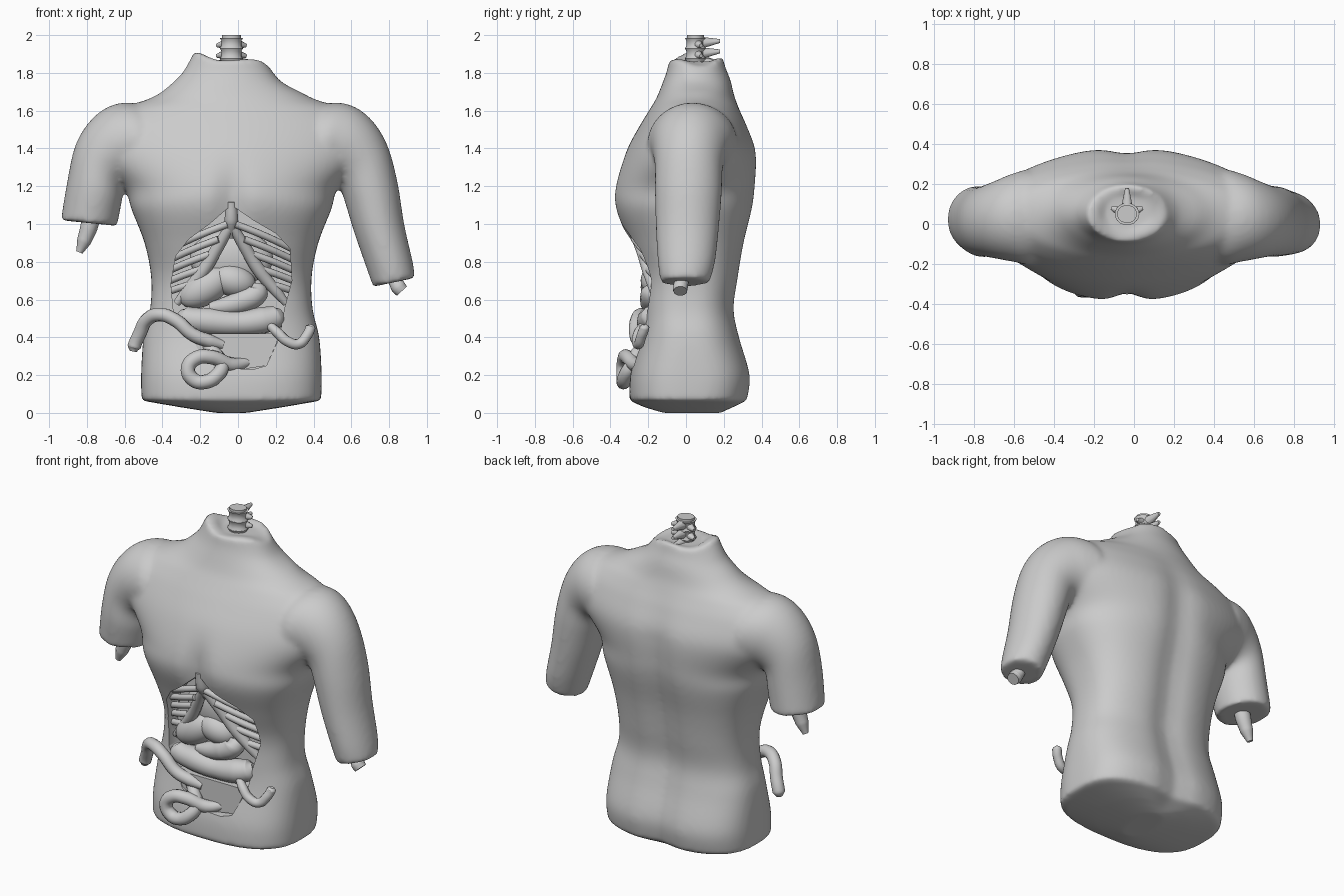
import bpy, bmesh, math
from mathutils import Vector, Matrix

if "Cube" in bpy.data.objects:
    bpy.data.objects.remove(bpy.data.objects["Cube"])

CX = -0.035  # body midline


def add(name, bm, angle=40):
    bmesh.ops.recalc_face_normals(bm, faces=bm.faces[:])
    me = bpy.data.meshes.new(name)
    bm.to_mesh(me)
    bm.free()
    o = bpy.data.objects.new(name, me)
    bpy.context.collection.objects.link(o)
    smooth(o, angle)
    return o


def smooth(o, angle=40):
    bpy.ops.object.select_all(action='DESELECT')
    o.select_set(True)
    bpy.context.view_layer.objects.active = o
    bpy.ops.object.shade_smooth_by_angle(angle=math.radians(angle))


def spline(rows, steps=5):
    """Catmull-Rom interpolation of rows of numbers."""
    out = []
    for i in range(len(rows) - 1):
        p0, p1, p2, p3 = (rows[max(i - 1, 0)], rows[i], rows[i + 1], rows[min(i + 2, len(rows) - 1)])
        for k in range(steps):
            t = k / steps
            out.append([0.5 * (2 * b + (c - a) * t + (2 * a - 5 * b + 4 * c - d) * t * t
                               + (3 * b - a - 3 * c + d) * t ** 3)
                        for a, b, c, d in zip(p0, p1, p2, p3)])
    return out + [list(rows[-1])]


def loft(bm, rings):
    vs = [[bm.verts.new(p) for p in r] for r in rings]
    n = len(vs[0])
    for a, b in zip(vs, vs[1:]):
        for i in range(n):
            bm.faces.new((a[i], a[(i + 1) % n], b[(i + 1) % n], b[i]))
    bm.faces.new(vs[0][::-1])
    bm.faces.new(vs[-1])


def power(v, e):
    return math.copysign(abs(v) ** e, v)


def prism(name, pts, y0, y1):
    bm = bmesh.new()
    loft(bm, [[(x, y, z) for x, z in pts] for y in (y0, y1)])
    return add(name, bm)


def tube(name, pts, r):
    """Bevelled curve through (x, y, z, radius factor) points."""
    cu = bpy.data.curves.new(name, 'CURVE')
    cu.dimensions = '3D'
    cu.bevel_depth, cu.bevel_resolution, cu.resolution_u, cu.use_fill_caps = r, 4, 8, True
    s = cu.splines.new('BEZIER')
    s.bezier_points.add(len(pts) - 1)
    for b, p in zip(s.bezier_points, pts):
        b.co, b.radius = p[:3], p[3] if len(p) > 3 else 1
        b.handle_left_type = b.handle_right_type = 'AUTO'
    s.use_smooth = True
    o = bpy.data.objects.new(name, cu)
    bpy.context.collection.objects.link(o)
    return o


def blob(name, loc, size, tilt=0):
    bm = bmesh.new()
    m = Matrix.Translation(loc) @ Matrix.Rotation(tilt, 4, 'Y') @ Matrix.Diagonal((*size, 1))
    bmesh.ops.create_uvsphere(bm, u_segments=32, v_segments=20, radius=1, matrix=m)
    return add(name, bm)


# Trunk sections: z, half width, front y, back y, squareness
TRUNK = spline([(.065, .475, -.3, .33, 2.8), (.2, .478, -.295, .345, 2.8), (.4, .465, -.25, .29, 2.6),
                (.55, .43, -.238, .262, 2.6), (.72, .425, -.245, .285, 2.6), (.9, .46, -.305, .315, 2.6),
                (1.08, .53, -.377, .36, 2.35), (1.2, .57, -.38, .378, 2.1), (1.38, .74, -.32, .382, 1.85),
                (1.52, .72, -.245, .33, 1.85), (1.61, .59, -.19, .285, 1.9), (1.67, .42, -.155, .258, 2),
                (1.76, .28, -.12, .235, 2), (1.82, .23, -.1, .21, 2), (1.875, .198, -.09, .195, 2)])


def front_y(x, z):
    _, hw, yf, yb, n = min(TRUNK, key=lambda r: abs(r[0] - z))
    u = min(abs(x - CX) / hw, 1)
    return (yf + yb) / 2 - (yb - yf) / 2 * (1 - u ** n) ** (1 / n)


def trunk_ring(z, hw, yf, yb, n, tilt=0):
    ring = []
    for i in range(80):
        a = math.tau * i / 80
        dx = hw * power(math.cos(a), 2 / n)
        y = (yf + yb) / 2 + (yb - yf) / 2 * power(math.sin(a), 2 / n)
        if math.sin(a) < 0:
            y += .045 * math.exp(-(dx / .07) ** 2 - ((z - 1.12) / .16) ** 2)
        else:
            y -= .032 * math.exp(-(dx / .1) ** 2) * min(1, max(0, (1.65 - z) / .3))
        # uneven cut at the neck
        ring.append((CX + dx, y, z - tilt * (dx - .12 * math.cos(3 * a + 2.6))))
    return ring


# Skin: trunk and both cut arms, fused
bm = bmesh.new()
rings = [trunk_ring(.0, .08, -.12, .22, 2), trunk_ring(.03, .27, -.22, .27, 2.5)]
rings += [trunk_ring(*r, tilt=.13 * max(0, (r[0] - 1.7) / .175)) for r in TRUNK]
rings += [trunk_ring(1.872, .15, -.05, .17, 2, .1), trunk_ring(1.86, .11, -.02, .14, 2)]
loft(bm, rings)
# Arm sections: outer x, z, inner x, z, front y, back y
SHOULDER = [(.28, 1.54, .3, 1.32, -.1, .18), (.44, 1.63, .42, 1.22, -.2, .27),
            (.58, 1.635, .48, 1.21, -.19, .255), (.7, 1.56, .52, 1.21, -.175, .22),
            (.79, 1.42, .54, 1.19, -.165, .195)]
LONG = SHOULDER + [(.845, 1.22, .565, 1.12, -.165, .19), (.88, 1.0, .61, .97, -.16, .175),
                   (.925, .8, .665, .81, -.15, .155), (.938, .715, .715, .668, -.135, .125)]
SHORT = SHOULDER + [(.835, 1.22, .545, 1.12, -.165, .19), (.868, 1.02, .57, .99, -.14, .19)]
for side, rows in ((1, LONG), (-1, SHORT)):
    rings = []
    for ox, oz, ix, iz, yf, yb in spline(rows, 4):
        ring = []
        for k in range(40):
            c, s = math.cos(math.tau * k / 40), math.sin(math.tau * k / 40)
            x = (ox + ix) / 2 + (ox - ix) / 2 * c
            ring.append((x if side > 0 else 2 * CX - x, (yf + yb) / 2 + (yb - yf) / 2 * s,
                         (oz + iz) / 2 + (oz - iz) / 2 * c))
        rings.append(ring)
    loft(bm, rings)
skin = add("torso_skin", bm)

# Opening in the belly
OPENING = [(-.035, 1.1), (.08, 1.02), (.2, .95), (.275, .87), (.285, .7), (.245, .55), (.22, .4), (.15, .25),
           (.08, .23), (-.1, .24), (-.21, .33), (-.25, .42), (-.34, .52), (-.355, .68), (-.33, .83),
           (-.26, .92), (-.15, 1.0)]
cutter = prism("opening_cutter", OPENING, -.7, -.09)
cutter.hide_render = True
m = skin.modifiers.new("fuse", 'REMESH')
m.mode, m.voxel_size = 'VOXEL', .014
m = skin.modifiers.new("soften", 'SMOOTH')
m.factor, m.iterations = .5, 12
m = skin.modifiers.new("open", 'BOOLEAN')
m.operation, m.object, m.solver = 'DIFFERENCE', cutter, 'EXACT'
bpy.context.view_layer.objects.active = skin
for m in list(skin.modifiers):
    bpy.ops.object.modifier_apply(modifier=m.name)
bpy.data.objects.remove(cutter)
smooth(skin, 45)


def on_body(dx, z, depth, r=1):
    x = CX + dx
    return (x, front_y(x, z) + depth, z, r)


# Breastbone, costal arch and ribs
tube("breastbone", [on_body(0, 1.12, .06), on_body(0, 1.02, .05, 1.3), on_body(0, .93, .06, .6)], .028)
for side, label in ((1, "left"), (-1, "right")):
    tube(label + "_costal_arch", [on_body(side * d, z, .05, r) for d, z, r in
         ((.01, .98, .8), (.07, .88, 1), (.15, .75, 1.1), (.24, .64, .9), (.29, .58, .6))], .032)
    for i in range(5):
        t = i / 4
        tube(f"{label}_rib_{i}", [on_body(side * d, z, .045) for d, z in
             ((.02 + .19 * t, 1.0 - .32 * t), (.17 + .08 * t, .94 - .27 * t), (.34, .86 - .22 * t))], .019)
blob("diaphragm", (CX, -.12, .82), (.22, .08, .15))

# Liver and stomach
blob("liver_right_lobe", (-.17, -.155, .665), (.155, .085, .09), math.radians(-32))
blob("liver_left_lobe", (-.025, -.155, .7), (.12, .085, .085), math.radians(15))
tube("stomach", [(.1, -.165, .68, .5), (.1, -.175, .64, 1), (.03, -.18, .595, 1.05), (-.07, -.18, .565, .8),
                 (-.15, -.175, .555, .5)], .062)

# Large bowel and its lower membrane
tube("large_bowel", [(-.31, -.165, .52, .5), (-.285, -.175, .505, .95), (-.15, -.188, .485, 1.1),
                     (0, -.193, .475, 1), (.13, -.188, .49, 1.1), (.205, -.175, .51, .95),
                     (.23, -.165, .525, .5)], .065)
prism("membrane", [(-.25, .42), (.22, .42), (.205, .37), (.15, .25), (.02, .23), (-.1, .235), (-.21, .33)],
      -.25, -.08)

# Loose loops of small bowel
tube("small_bowel_right", [(-.08, -.235, .36, .7), (-.15, -.25, .38), (-.24, -.265, .415), (-.33, -.26, .49),
                           (-.41, -.235, .52), (-.48, -.19, .495), (-.52, -.15, .42), (-.55, -.13, .35),
                           (-.555, -.13, .325, .5)], .036)
tube("small_bowel_left", [(.16, -.22, .47, .8), (.21, -.25, .425), (.26, -.26, .38), (.32, -.25, .365),
                          (.365, -.235, .41), (.385, -.22, .455), (.388, -.22, .468, .4)], .027)
tube("small_bowel_loop", [(.06, -.22, .27, .7), (-.03, -.265, .255), (-.14, -.31, .295), (-.22, -.325, .29),
                          (-.265, -.33, .235), (-.235, -.33, .175), (-.17, -.33, .165), (-.11, -.32, .2),
                          (-.085, -.29, .25), (-.12, -.26, .31), (-.17, -.23, .36, .7)], .038)

# Neck vertebrae
for i in range(4):
    z, y = 1.792 + i * .055, .05
    bm = bmesh.new()
    prof = ((-.027, .056), (-.012, .048), (.012, .048), (.027, .056))
    loft(bm, [[(CX + r * 1.1 * math.cos(math.tau * k / 20), y + r * math.sin(math.tau * k / 20), z + 1.05 * h)
               for k in range(20)] for h, r in prof])
    for d in ((0, .13, .012), (.078, .03, -.012), (-.078, .03, -.012)):
        v = Vector(d)
        mat = Matrix.Translation(Vector((CX, y, z)) + v / 2) @ v.to_track_quat('Z', 'Y').to_matrix().to_4x4()
        bmesh.ops.create_cone(bm, cap_ends=True, segments=10, radius1=.038, radius2=.01, depth=v.length, matrix=mat)
    add(f"vertebra_{i}", bm)
# Spine core, up to full height
bm = bmesh.new()
loft(bm, [[(CX + .05 * math.cos(math.tau * k / 20), .05 + .045 * math.sin(math.tau * k / 20), z)
           for k in range(20)] for z in (1.75, 2.0)])
add("spine_core", bm)

# Arm bone stubs
tube("left_arm_bone", [(.78, -.01, .8, 1), (.83, -.02, .7, .95), (.85, -.03, .665, 1.1), (.868, -.03, .645, 1)], .037)
tube("right_arm_bone", [(-.76, .02, 1.1, 1.2), (-.79, .02, .98, 1.15), (-.815, .02, .91, .95),
                        (-.84, .02, .85, .45)], .04)
